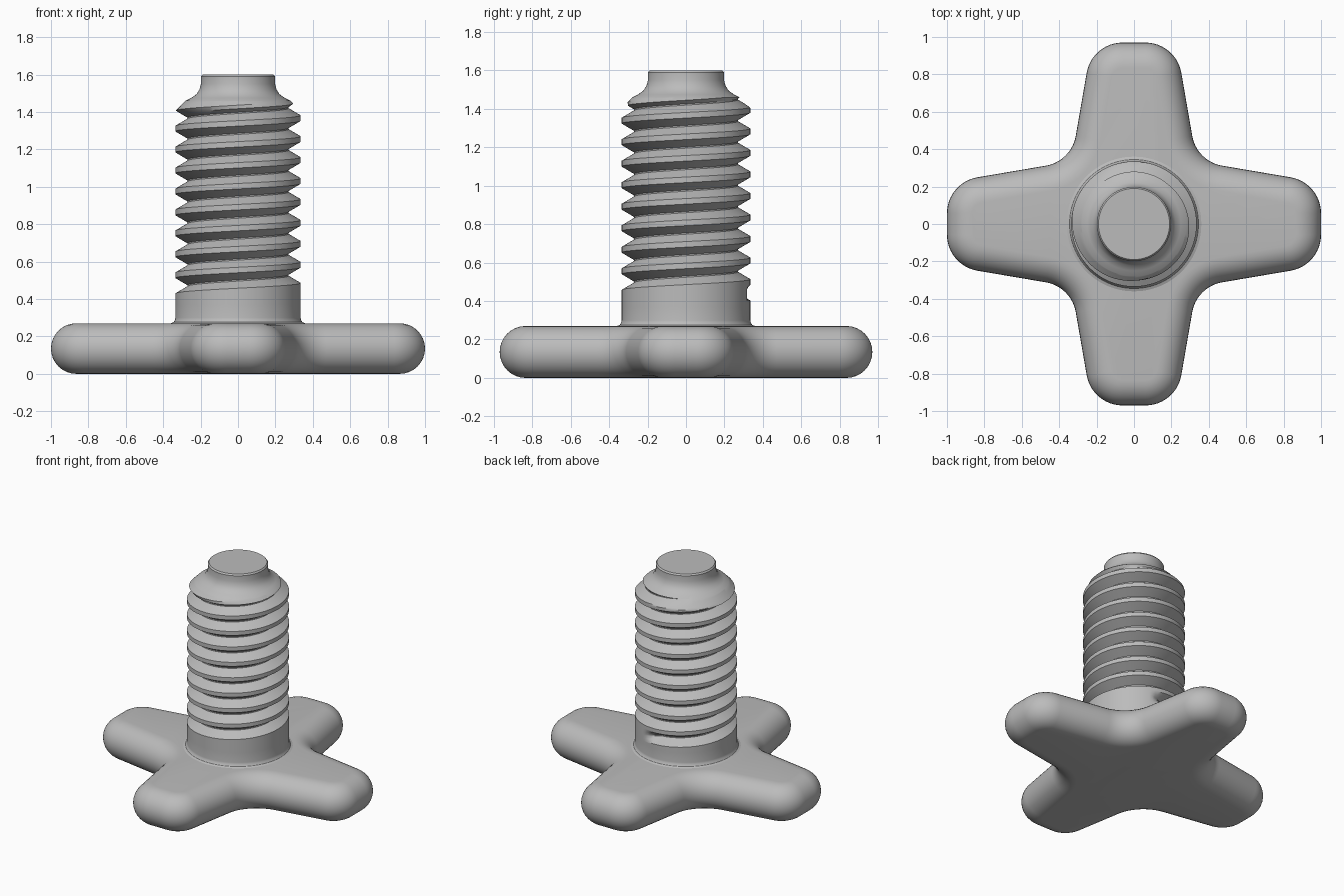
import bpy, bmesh, math
from mathutils import Vector, Matrix

cube = bpy.data.objects.get("Cube")
if cube:
    bpy.data.objects.remove(cube)

grey = bpy.data.materials.new("plain grey")
grey.use_nodes = True
grey.diffuse_color = (0.5, 0.5, 0.5, 1)
grey.node_tree.nodes["Principled BSDF"].inputs["Base Color"].default_value = (0.5, 0.5, 0.5, 1)


def finish(bm, name):
    bmesh.ops.remove_doubles(bm, verts=bm.verts, dist=1e-5)
    bmesh.ops.recalc_face_normals(bm, faces=bm.faces)
    mesh = bpy.data.meshes.new(name)
    bm.to_mesh(mesh)
    bm.free()
    mesh.materials.append(grey)
    obj = bpy.data.objects.new(name, mesh)
    bpy.context.collection.objects.link(obj)
    bpy.ops.object.select_all(action='DESELECT')
    obj.select_set(True)
    bpy.context.view_layer.objects.active = obj
    bpy.ops.object.shade_smooth_by_angle(angle=math.radians(30))
    return obj


def skin(bm, rows, closed):
    """Fill quads between neighbouring rows of vertices."""
    for a, b in zip(rows, rows[1:]):
        count = len(a) if closed else len(a) - 1
        for i in range(count):
            j = (i + 1) % len(a)
            bm.faces.new((a[i], a[j], b[j], b[i]))


# Four-armed handle: rounded cross outline with a half-round rim
HANDLE_H, RIM = 0.27, 0.135
quadrant = [Vector(p) for p in ((1, 0.222), (0.335, 0.335), (0.225, 0.97))]
corners = []
for sx, sy in ((1, 1), (-1, 1), (-1, -1), (1, -1)):
    part = [Vector((sx * p.x, sy * p.y)) for p in quadrant]
    corners += part if sx * sy > 0 else part[::-1]


def cross_outline(inset, steps=12, radius=0.195):
    points = []
    for i, p in enumerate(corners):
        d1 = (p - corners[i - 1]).normalized()
        d2 = (corners[(i + 1) % len(corners)] - p).normalized()
        turn = math.atan2(d1.cross(d2), d1.dot(d2))
        side = 1 if turn > 0 else -1
        centre = p + (d2 - d1).normalized() * radius / math.cos(turn / 2)
        start = Vector((d1.y, -d1.x)) * side
        for s in range(steps + 1):
            ray = Matrix.Rotation(turn * s / steps, 2) @ start
            points.append(centre + ray * (radius - side * inset))
    return points


bm = bmesh.new()
rings = []
for k in range(17):
    a = -math.pi / 2 + math.pi * k / 16
    z = HANDLE_H / 2 + RIM * math.sin(a)
    rings.append([bm.verts.new((p.x, p.y, z)) for p in cross_outline(RIM * (1 - math.cos(a)))])
skin(bm, rings, True)
bm.faces.new(rings[0][::-1])
bm.faces.new(rings[-1])
finish(bm, "handle")

# Threaded stem: lathe profile whose middle rows follow a helix
SEGMENTS, PITCH, CREST, ROOT = 96, 0.112, 0.335, 0.27
Z_LOW, Z_HIGH, SHOULDER = 0.37, 1.46, 0.28
foot = [(0.36, 0.25), (0.36, 0.27), (0.345, 0.276), (0.337, 0.288), (CREST, 0.30), (CREST, Z_LOW)]
tip = [(SHOULDER, Z_HIGH), (0.25, 1.475), (0.222, 1.495), (0.206, 1.52),
       (0.198, 1.55), (0.198, 1.59), (0.19, 1.60), (0, 1.60)]
# Position within one pitch, and groove depth there
groove = [(-0.5, 0), (-0.43, 0), (-0.37, 0), (-0.2, 0.5), (-0.03, 1),
          (0.03, 1), (0.2, 0.5), (0.37, 0), (0.43, 0)]


def thread_point(phi, frac, depth):
    z = 0.443 + PITCH * ((phi - math.pi / 2) / math.tau + frac)
    if z <= Z_LOW:
        return CREST, Z_LOW
    if z >= Z_HIGH:
        return SHOULDER, Z_HIGH
    runout = min(1, max(0, (phi - 1.25) / 0.3))
    chamfer = CREST - max(0, z - 1.405) * (CREST - SHOULDER) / (Z_HIGH - 1.405)
    return min(chamfer, CREST - (CREST - ROOT) * depth * runout), z


bm = bmesh.new()
columns = []
for s in range(SEGMENTS + 1):
    theta = math.tau * s / SEGMENTS
    thread = [thread_point(theta + math.tau * k, f, d) for k in range(-2, 11) for f, d in groove]
    columns.append([bm.verts.new((r * math.cos(theta), r * math.sin(theta), z))
                    for r, z in foot + thread + tip])
skin(bm, columns, False)
finish(bm, "threaded_stem")
